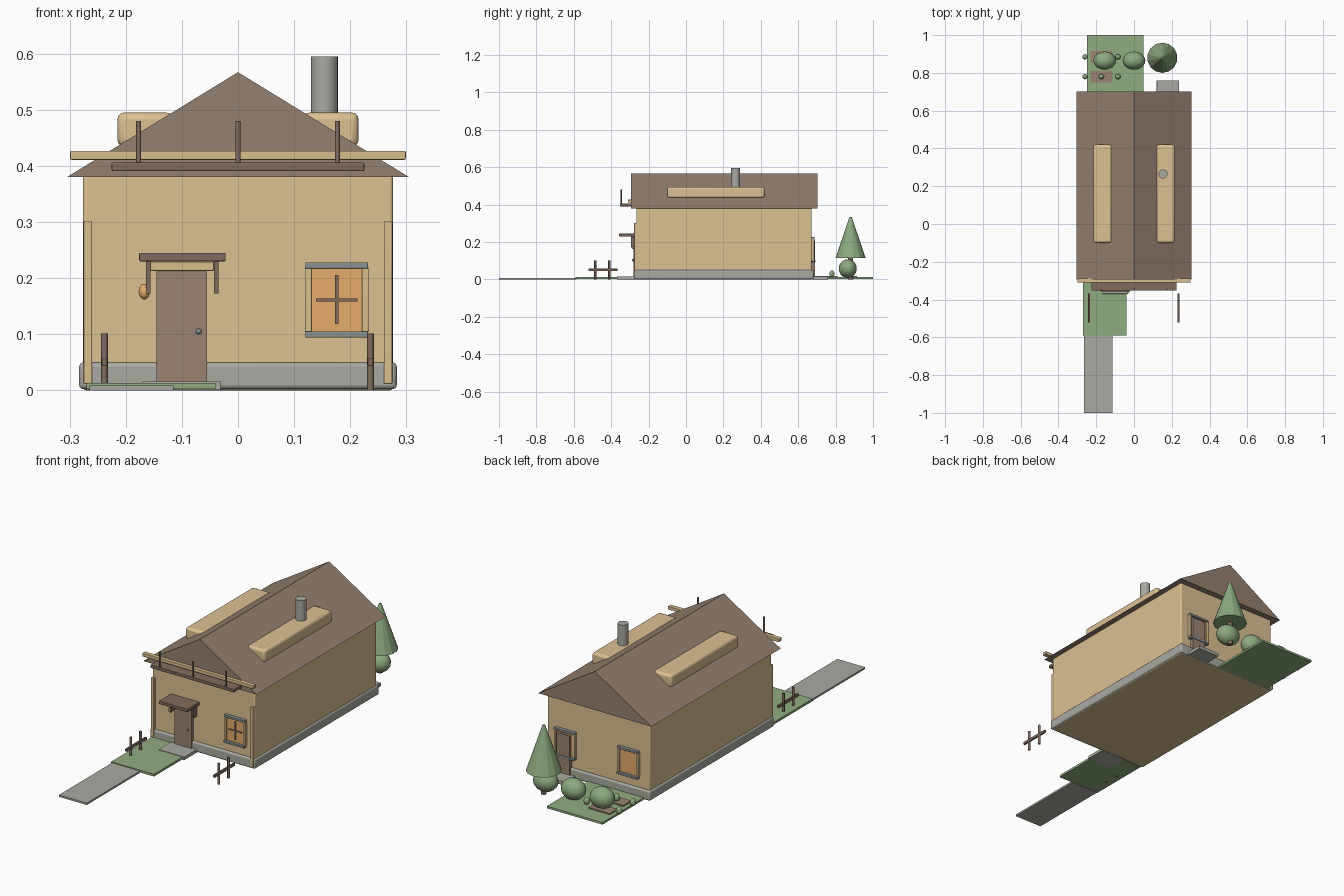
import bpy
import bmesh
from mathutils import Matrix, Vector

cube = bpy.data.objects.get("Cube")
if cube:
    bpy.data.objects.remove(cube, do_unlink=True)


def material(name, r, g, b):
    m = bpy.data.materials.new(name)
    m.use_nodes = True
    colour = [c ** 2.2 for c in (r, g, b)] + [1]
    m.diffuse_color = colour
    m.node_tree.nodes["Principled BSDF"].inputs["Base Color"].default_value = colour
    return m


PLASTER = material("plaster", .86, .75, .57)
TRIM = material("trim", .85, .74, .55)
ROOF = material("roof_brown", .58, .50, .44)
WOOD = material("dark_wood", .50, .42, .37)
DOOR = material("door_brown", .60, .51, .45)
STONE = material("stone_grey", .66, .66, .63)
METAL = material("blue_grey", .54, .57, .58)
GLASS = material("amber_glass", .90, .67, .42)
LEAF = material("leaf_green", .55, .66, .50)
GRASS = material("grass_green", .56, .67, .50)


def finish(name, bm, mat, bevel=0, smooth=True):
    bmesh.ops.recalc_face_normals(bm, faces=bm.faces)
    mesh = bpy.data.meshes.new(name)
    bm.to_mesh(mesh)
    bm.free()
    mesh.materials.append(mat)
    ob = bpy.data.objects.new(name, mesh)
    bpy.context.collection.objects.link(ob)
    if bevel:
        mod = ob.modifiers.new("rounded_edges", "BEVEL")
        mod.width = bevel
        mod.segments = 3
    if smooth:
        bpy.ops.object.select_all(action="DESELECT")
        ob.select_set(True)
        bpy.context.view_layer.objects.active = ob
        bpy.ops.object.shade_smooth_by_angle()
    return ob


def box(name, xs, ys, zs, mat, bevel=0):
    lo, hi = Vector((xs[0], ys[0], zs[0])), Vector((xs[1], ys[1], zs[1]))
    bm = bmesh.new()
    place = Matrix.Translation((lo + hi) / 2) @ Matrix.Diagonal((*(hi - lo), 1))
    bmesh.ops.create_cube(bm, size=1, matrix=place)
    return finish(name, bm, mat, bevel, bevel > 0)


def rod(name, x, y, zs, r, mat, top=None, sides=16, smooth=True):
    bm = bmesh.new()
    bmesh.ops.create_cone(bm, cap_ends=True, segments=sides, radius1=r,
                          radius2=r if top is None else top, depth=zs[1] - zs[0],
                          matrix=Matrix.Translation((x, y, sum(zs) / 2)))
    return finish(name, bm, mat, 0, smooth)


def ball(name, centre, radii, mat):
    bm = bmesh.new()
    place = Matrix.Translation(centre) @ Matrix.Diagonal((*radii, 1))
    bmesh.ops.create_uvsphere(bm, u_segments=20, v_segments=12, radius=1, matrix=place)
    return finish(name, bm, mat)


# House body
box("walls", (-.276, .276), (-.265, .672), (0, .385), PLASTER, .006)
box("foundation", (-.283, .283), (-.275, .682), (.002, .05), STONE, .008)

# Gable roof extruded from its triangular profile
bm = bmesh.new()
gable = bm.faces.new([bm.verts.new((x, -.293, z))
                      for x, z in ((-.305, .38), (.305, .38), (0, .567))])
ext = bmesh.ops.extrude_face_region(bm, geom=[gable])["geom"]
bmesh.ops.translate(bm, vec=(0, .995, 0),
                    verts=[v for v in ext if isinstance(v, bmesh.types.BMVert)])
finish("roof", bm, ROOF, 0, False)

# Dormers and chimney
for side, s in (("left", 1), ("right", -1)):
    box(side + "_dormer", sorted((s * .115, s * .215)), (-.1, .42), (.435, .495), PLASTER, .012)
rod("chimney", .154, .265, (.44, .595), .024, STONE, sides=24)

# Front balcony shelf, beam and posts
box("eave_beam", (-.299, .299), (-.31, -.288), (.411, .427), TRIM, .002)
box("balcony_shelf", (-.225, .225), (-.353, -.28), (.391, .406), WOOD, .002)
for i in (-1, 0, 1):
    rod(f"balcony_post_{i + 2}", i * .177, -.347, (.406, .48), .0045, WOOD)

# Corner trims
for side, s in (("left", 1), ("right", -1)):
    box(side + "_corner_trim", sorted((s * .26, s * .275)), (-.277, -.26), (.012, .302), TRIM, .002)

# Front door with canopy, lamp and step
box("front_door", (-.145, -.055), (-.281, -.26), (.012, .212), DOOR)
box("door_lintel", (-.156, -.043), (-.285, -.26), (.213, .229), TRIM, .002)
box("canopy", (-.176, -.022), (-.357, -.262), (.23, .245), WOOD, .002)
for side, x in (("right", -.16), ("left", -.039)):
    box(side + "_canopy_bracket", (x - .004, x + .004), (-.294, -.262), (.173, .23), WOOD)
ball("door_knob", (-.07, -.284, .105), (.005, .005, .005), METAL)
ball("door_lamp", (-.167, -.28, .176), (.01, .012, .014), GLASS)
box("front_step", (-.17, -.03), (-.37, -.265), (0, .016), STONE, .002)


# Windows; d is the outward direction along y
def window(name, x, wall, d, cross):
    def plate(part, xs, depth, zs, mat, bevel=0):
        box(name + part, (x + xs[0], x + xs[1]),
            sorted((wall - d * .005, wall + d * depth)), zs, mat, bevel)
    plate("_pane", (-.047, .047), .007, (.104, .22), GLASS)
    for s in (-1, 1):
        plate("_jamb_" + ("left" if s > 0 else "right"),
              sorted((s * .045, s * .057)), .014, (.104, .219), TRIM, .002)
    plate("_head", (-.056, .056), .016, (.217, .228), METAL, .002)
    plate("_sill", (-.056, .056), .02, (.094, .105), METAL, .002)
    if cross:
        plate("_mullion", (-.003, .003), .011, (.118, .206), WOOD)
        plate("_transom", (-.037, .037), .011, (.158, .164), WOOD)


window("front_window", .176, -.265, -1, True)
window("back_window_left", .176, .672, 1, False)
window("back_window_right", -.165, .672, 1, False)

# Back door and step
box("back_door", (.144, .216), (.66, .689), (.018, .208), DOOR)
box("back_step", (.12, .238), (.67, .76), (0, .018), STONE, .002)

# Path and lawns
box("front_path", (-.265, -.115), (-1, -.585), (0, .009), STONE)
box("front_lawn", (-.27, -.04), (-.59, -.275), (.002, .013), GRASS)
box("back_lawn", (-.25, .05), (.68, 1), (.002, .012), GRASS)

# Small front fences
for side, x in (("left", .236), ("right", -.238)):
    for i, y in enumerate((-.485, -.41)):
        rod(f"{side}_fence_post_{i + 1}", x, y, (0, .101), .006, WOOD)
    box(side + "_fence_rail", (x - .005, x + .005), (-.522, -.367), (.044, .058), WOOD, .002)

# Conifer, bushes and flower beds
rod("tree_trunk", .15, .88, (0, .12), .013, WOOD)
rod("tree_crown", .15, .88, (.115, .335), .08, LEAF, top=.006, sides=14, smooth=False)
for i, x in enumerate((-.155, 0, .15)):
    ball(f"bush_{i + 1}", (x, .865, .058), (.06, .048, .05), LEAF)
for i, y in enumerate((.885, .78)):
    box(f"flower_bed_{i + 1}", (-.23, -.115), (y - .03, y + .03), (.008, .018), DOOR)
    for j, x in enumerate((-.26, -.173, -.085)):
        ball(f"flower_{i + 1}_{j + 1}", (x, y, .03), (.014, .014, .018), LEAF)
